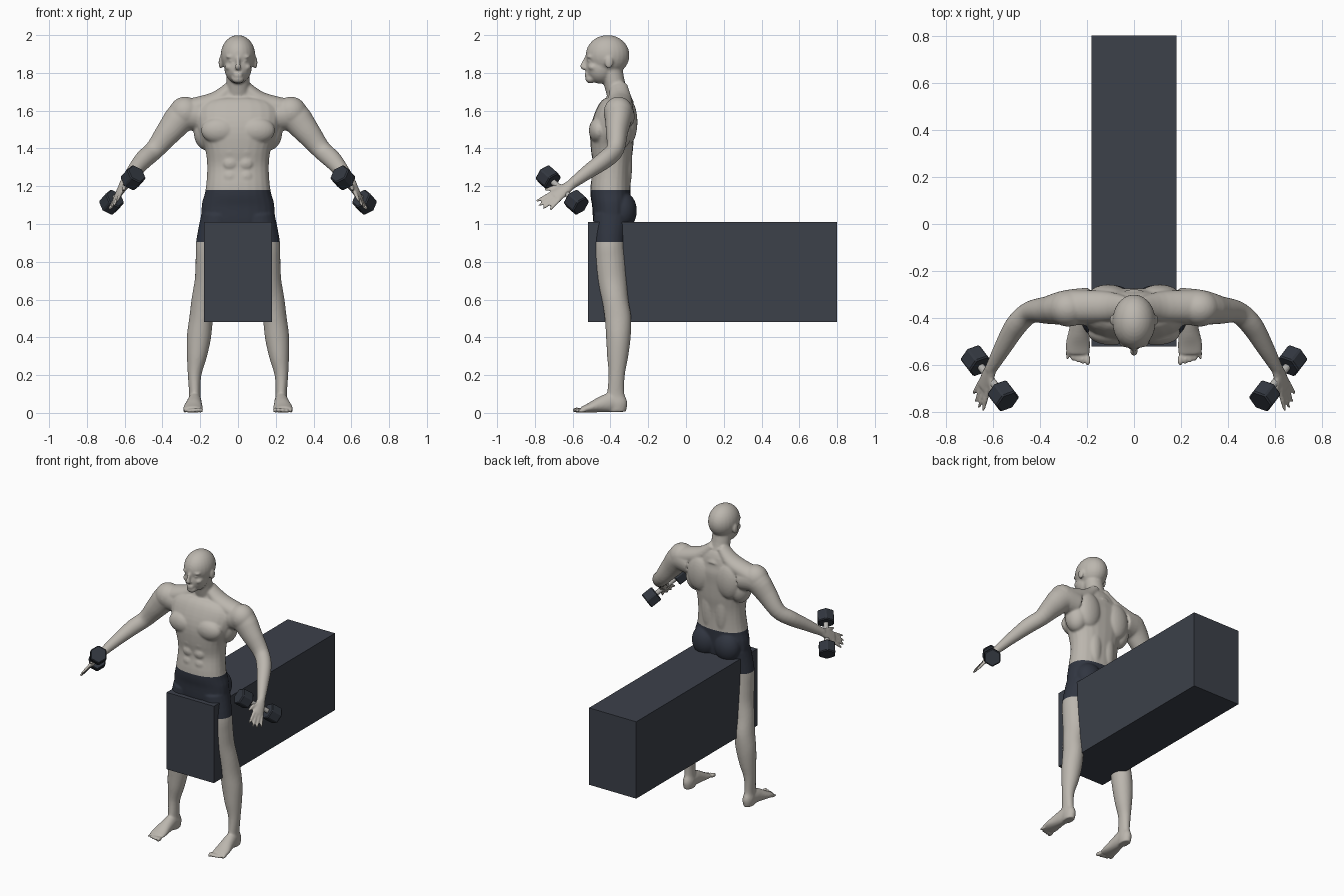
import bpy, bmesh, math
from mathutils import Vector, Matrix

if "Cube" in bpy.data.objects:
    bpy.data.objects.remove(bpy.data.objects["Cube"], do_unlink=True)


def material(name, rgb):
    m = bpy.data.materials.new(name)
    m.use_nodes = True
    m.diffuse_color = (*rgb, 1)
    m.node_tree.nodes["Principled BSDF"].inputs["Base Color"].default_value = (*rgb, 1)
    return m


skin = material("skin", (0.5, 0.47, 0.425))
shorts = material("shorts navy", (0.03, 0.036, 0.052))
bench_grey = material("bench slate", (0.045, 0.052, 0.068))
iron = material("weight dark", (0.032, 0.038, 0.05))
steel = material("handle grey", (0.45, 0.44, 0.42))


def finish(bm, name, mats):
    bmesh.ops.recalc_face_normals(bm, faces=bm.faces)
    mesh = bpy.data.meshes.new(name)
    bm.to_mesh(mesh)
    bm.free()
    ob = bpy.data.objects.new(name, mesh)
    bpy.context.collection.objects.link(ob)
    for m in mats:
        mesh.materials.append(m)
    return ob


def catmull(points, steps=4):
    """Smooth path through rows of equal length."""
    p = [points[0]] + list(points) + [points[-1]]
    out = []
    for a, b, c, d in zip(p, p[1:], p[2:], p[3:]):
        for k in range(steps):
            t = k / steps
            out.append([0.5 * (2 * j + (l - i) * t + (2 * i - 5 * j + 4 * l - m) * t ** 2
                               + (3 * j - i - 3 * l + m) * t ** 3)
                        for i, j, l, m in zip(a, b, c, d)])
    return out + [list(points[-1])]


def limb(bm, points, hint=(1, 0, 0), sides=24, power=1.0):
    """Closed tube; rows are x, y, z, radius along hint, radius across."""
    rows = catmull(points)
    rings = []
    for i, r in enumerate(rows):
        before, after = rows[max(i - 1, 0)], rows[min(i + 1, len(rows) - 1)]
        t = (Vector(after[:3]) - Vector(before[:3])).normalized()
        u = Vector(hint)
        u = (u - t * u.dot(t)).normalized()
        v = t.cross(u)
        ring = []
        for k in range(sides):
            a = math.tau * k / sides
            c, s = math.cos(a), math.sin(a)
            c = math.copysign(abs(c) ** power, c)
            s = math.copysign(abs(s) ** power, s)
            ring.append(bm.verts.new(Vector(r[:3]) + u * c * r[3] + v * s * r[4]))
        rings.append(ring)
    for a, b in zip(rings, rings[1:]):
        for k in range(sides):
            n = (k + 1) % sides
            bm.faces.new((a[k], a[n], b[n], b[k]))
    bm.faces.new(rings[0][::-1])
    bm.faces.new(rings[-1])


def blob(bm, centre, radii):
    mat = Matrix.Translation(centre) @ Matrix.Diagonal((*radii, 1))
    bmesh.ops.create_uvsphere(bm, u_segments=24, v_segments=16, radius=1, matrix=mat)


# Hand frame shared by the fingers and the weights (left side)
grip = Vector((-0.115, -0.15, 0.13)).normalized()
reach = Vector((0.06, -0.16, -0.12)).normalized()
wrist = Vector((0.61, -0.62, 1.2))

body = bmesh.new()

# Torso
limb(body, [(0, -.40, .92, .10, .07), (0, -.395, 1.0, .185, .095), (0, -.395, 1.1, .192, .102),
            (0, -.40, 1.18, .172, .107), (0, -.392, 1.3, .163, .1), (0, -.392, 1.4, .175, .112),
            (0, -.39, 1.5, .215, .115), (0, -.37, 1.6, .22, .1), (0, -.355, 1.66, .15, .07),
            (0, -.36, 1.7, .08, .055)], power=0.88)

# Neck, skull, jaw and face
limb(body, [(0, -.335, 1.62, .075, .065), (0, -.372, 1.72, .062, .056), (0, -.4, 1.84, .062, .06)])
blob(body, (0, -.415, 1.893), (.092, .116, .107))
blob(body, (0, -.452, 1.83), (.073, .078, .088))
blob(body, (0, -.505, 1.768), (.034, .028, .024))
limb(body, [(0, -.522, 1.885, .012, .012), (0, -.54, 1.85, .01, .014), (0, -.546, 1.832, .017, .014),
            (0, -.53, 1.822, .014, .01)], sides=12)
for z in (1.797, 1.785):
    blob(body, (0, -.523, z), (.026, .014, .007))

for s in (-1, 1):
    # Brow, eye, cheek and ear
    blob(body, (s * .036, -.504, 1.885), (.03, .022, .009))
    blob(body, (s * .034, -.508, 1.864), (.016, .014, .01))
    blob(body, (s * .045, -.49, 1.83), (.025, .028, .018))
    blob(body, (s * .092, -.408, 1.855), (.011, .022, .033))

    # Chest, stomach, shoulder blades, flanks and seat muscles
    blob(body, (s * .098, -.462, 1.495), (.098, .052, .07))
    for z in (1.25, 1.32, 1.385):
        blob(body, (s * .04, -.477, z), (.042, .024, .037))
    blob(body, (s * .11, -.305, 1.54), (.085, .048, .12))
    blob(body, (s * .05, -.315, 1.32), (.045, .03, .16))
    blob(body, (s * .165, -.36, 1.49), (.07, .075, .1))
    blob(body, (s * .086, -.335, 1.07), (.09, .075, .1))
    limb(body, [(s * .03, -.355, 1.735, .045, .03), (s * .12, -.35, 1.65, .065, .05),
                (s * .27, -.35, 1.60, .07, .06)], hint=(0, 1, 0))

    # Shoulder and arm
    blob(body, (s * .28, -.358, 1.59), (.085, .078, .084))
    limb(body, [(s * .19, -.35, 1.57, .08, .08), (s * .285, -.355, 1.575, .075, .085),
                (s * .36, -.365, 1.495, .06, .07), (s * .44, -.375, 1.395, .047, .052),
                (s * .50, -.43, 1.34, .046, .049), (s * .56, -.53, 1.268, .037, .037),
                (s * .61, -.62, 1.2, .025, .025)], hint=(0, 1, 0))

    # Palm, fingers and thumb
    def hand(along, across, a, b):
        p = wrist + reach * along + grip * across
        return (s * p.x, p.y, p.z, a, b)
    wide = (s * grip.x, grip.y, grip.z)
    limb(body, [hand(-.02, 0, .026, .022), hand(.04, 0, .036, .02), hand(.1, 0, .041, .015)], wide)
    for i, length in enumerate((.07, .09, .097, .085)):
        k = i - 1.5
        limb(body, [hand(.08, k * .02, .011, .011), hand(.1 + length / 2, k * .026, .01, .01),
                    hand(.1 + length, k * .031, .007, .007)], wide, sides=12)
    limb(body, [hand(.02, .015, .015, .014), hand(.06, .05, .012, .012),
                hand(.105, .07, .008, .008)], wide, sides=12)

    # Leg
    limb(body, [(s * x, y, z, a, b) for x, y, z, a, b in (
        (.105, -.395, 1.04, .09, .095), (.125, -.405, .9, .097, .087), (.135, -.4, .8, .09, .086),
        (.15, -.39, .7, .08, .08), (.18, -.375, .6, .066, .069), (.195, -.36, .5, .063, .07),
        (.207, -.358, .4, .064, .065), (.218, -.362, .3, .053, .056), (.23, -.367, .2, .036, .043),
        (.229, -.372, .1, .03, .046), (.228, -.366, .05, .036, .056), (.228, -.364, .005, .03, .046))])

    # Foot and toes
    limb(body, [(s * x, y, z, a, b) for x, y, z, a, b in (
        (.228, -.33, .035, .028, .03), (.229, -.39, .054, .036, .052), (.233, -.45, .044, .043, .042),
        (.238, -.51, .027, .052, .026), (.238, -.55, .018, .05, .016))])
    for i in range(5):
        r = .015 - .0012 * i
        blob(body, (s * (.196 + .0215 * i), -.578 + .006 * i, r), (r * .75, .025, r))

figure = finish(body, "body", [skin, shorts])

# Fuse the body parts into one smooth skin
remesh = figure.modifiers.new("fuse", "REMESH")
remesh.mode = "VOXEL"
remesh.voxel_size = 0.0065
soften = figure.modifiers.new("soften", "SMOOTH")
soften.factor = 0.5
soften.iterations = 6
bpy.context.view_layer.objects.active = figure
figure.select_set(True)
for name in ("fuse", "soften"):
    bpy.ops.object.modifier_apply(modifier=name)

# Shorts: cut clean waist and hem lines, then colour between them
waist, hem = 1.18, 0.905
bm = bmesh.new()
bm.from_mesh(figure.data)
for z in (waist, hem):
    bmesh.ops.bisect_plane(bm, geom=bm.verts[:] + bm.edges[:] + bm.faces[:],
                           plane_co=(0, 0, z), plane_no=(0, 0, 1))
for f in bm.faces:
    c = f.calc_center_median()
    f.material_index = int(hem < c.z < waist and abs(c.x) < 0.3)
    f.smooth = True
bm.to_mesh(figure.data)
bm.free()

# Bench block
bm = bmesh.new()
bmesh.ops.create_cube(bm, size=1, matrix=Matrix.Translation((0, .14, .745))
                      @ Matrix.Diagonal((.36, 1.32, .53, 1)))
finish(bm, "bench", [bench_grey])

# Hexagonal hand weights
for s, side in ((-1, "right"), (1, "left")):
    axis = Vector((s * grip.x, grip.y, grip.z))
    turn = axis.to_track_quat("Z", "Y").to_matrix().to_4x4()
    middle = Vector((s * .6125, -.655, 1.18))
    for part, offset, sides, radius, depth, mat in (
            ("inner_head", .114, 6, .058, .08, iron), ("outer_head", -.114, 6, .058, .08, iron),
            ("handle", 0, 16, .016, .16, steel)):
        bm = bmesh.new()
        bmesh.ops.create_cone(bm, cap_ends=True, segments=sides, radius1=radius, radius2=radius,
                              depth=depth, matrix=Matrix.Translation(middle + axis * offset) @ turn)
        if sides == 6:
            bmesh.ops.bevel(bm, geom=bm.edges[:], offset=.006, segments=1, affect="EDGES")
        finish(bm, f"{side}_weight_{part}", [mat])
